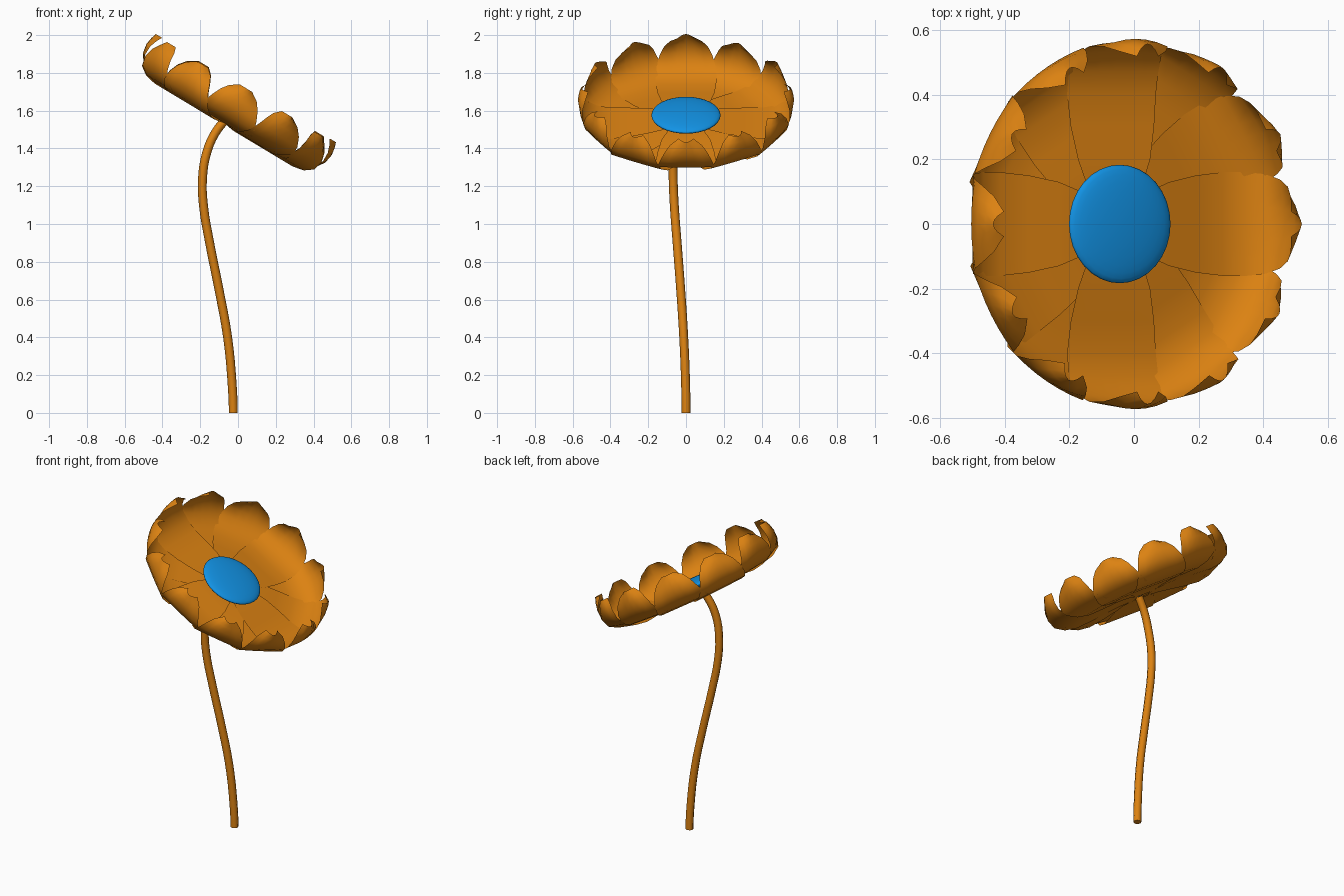
import bpy, bmesh, math
from mathutils import Matrix

if "Cube" in bpy.data.objects:
    bpy.data.objects.remove(bpy.data.objects["Cube"])


def material(name, rgb):
    m = bpy.data.materials.new(name)
    m.diffuse_color = (*rgb, 1)
    m.use_nodes = True
    m.node_tree.nodes["Principled BSDF"].inputs["Base Color"].default_value = m.diffuse_color
    return m


orange = material("orange", (0.72, 0.225, 0.006))
blue = material("blue", (0.006, 0.29, 0.78))

# Flower head frame: centred under the disc and tipped towards +x
HEAD = Matrix.Translation((-0.044, 0, 1.576)) @ Matrix.Rotation(math.radians(31), 4, 'Y')


def add_object(name, bm, mat):
    me = bpy.data.meshes.new(name)
    bm.to_mesh(me)
    bm.free()
    me.materials.append(mat)
    me.shade_smooth()
    ob = bpy.data.objects.new(name, me)
    bpy.context.collection.objects.link(ob)
    return ob


# Petal rows: distance from centre, height, half width
PETAL = [(0.04, -0.040, 0.05), (0.12, -0.036, 0.10), (0.20, -0.040, 0.13),
         (0.30, -0.050, 0.150), (0.40, -0.056, 0.160), (0.47, -0.043, 0.161),
         (0.53, -0.010, 0.154), (0.563, 0.040, 0.138), (0.572, 0.090, 0.115),
         (0.566, 0.130, 0.085), (0.556, 0.161, 0.038)]
ACROSS = 6


def petal(i):
    bm = bmesh.new()
    layer = (0.006, 0.0, -0.005)[i % 3]      # overlapping layers
    rows = []
    for r, h, w in PETAL:
        row = []
        for k in range(ACROSS + 1):
            t = 2 * k / ACROSS - 1
            # the upturned tip wraps slightly inwards at its sides
            wrap = 0.02 * t * t * max(0, h + 0.03) / 0.1
            row.append(bm.verts.new((r - wrap, w * t, h + layer)))
        rows.append(row)
    for a, b in zip(rows, rows[1:]):
        for k in range(ACROSS):
            bm.faces.new((a[k], b[k], b[k + 1], a[k + 1]))
    bm.transform(HEAD @ Matrix.Rotation(math.radians(30 * i), 4, 'Z'))
    add_object(f"petal_{i + 1:02d}", bm, orange)


for i in range(12):
    petal(i)

# Domed centre disc
bm = bmesh.new()
bmesh.ops.create_uvsphere(bm, u_segments=32, v_segments=16, radius=1)
bm.transform(HEAD @ Matrix.Diagonal((0.183, 0.183, 0.03, 1)))
add_object("flower_centre", bm, blue)

# Curved stem
PATH = [(-0.025, 0, 0), (-0.031, -0.002, 0.15), (-0.055, -0.012, 0.4),
        (-0.100, -0.028, 0.65), (-0.150, -0.047, 0.9), (-0.183, -0.062, 1.1),
        (-0.188, -0.068, 1.24), (-0.165, -0.068, 1.38), (-0.122, -0.055, 1.48),
        (-0.070, -0.040, 1.55)]
cu = bpy.data.curves.new("stem", 'CURVE')
cu.dimensions = '3D'
cu.resolution_u = 4
cu.bevel_depth = 0.0235
cu.bevel_resolution = 2
cu.use_fill_caps = True
sp = cu.splines.new('BEZIER')
sp.bezier_points.add(len(PATH) - 1)
for p, co in zip(sp.bezier_points, PATH):
    p.co = co
    p.handle_left_type = p.handle_right_type = 'AUTO'
sp.bezier_points[0].handle_right_type = 'FREE'
sp.bezier_points[0].handle_left_type = 'FREE'
sp.bezier_points[0].handle_right = (-0.025, 0, 0.05)
sp.bezier_points[0].handle_left = (-0.025, 0, -0.05)
cu.materials.append(orange)
stem = bpy.data.objects.new("stem", cu)
bpy.context.collection.objects.link(stem)
bpy.ops.object.select_all(action='DESELECT')
stem.select_set(True)
bpy.context.view_layer.objects.active = stem
bpy.ops.object.convert(target='MESH')
bpy.ops.object.shade_smooth_by_angle(angle=math.radians(50))
